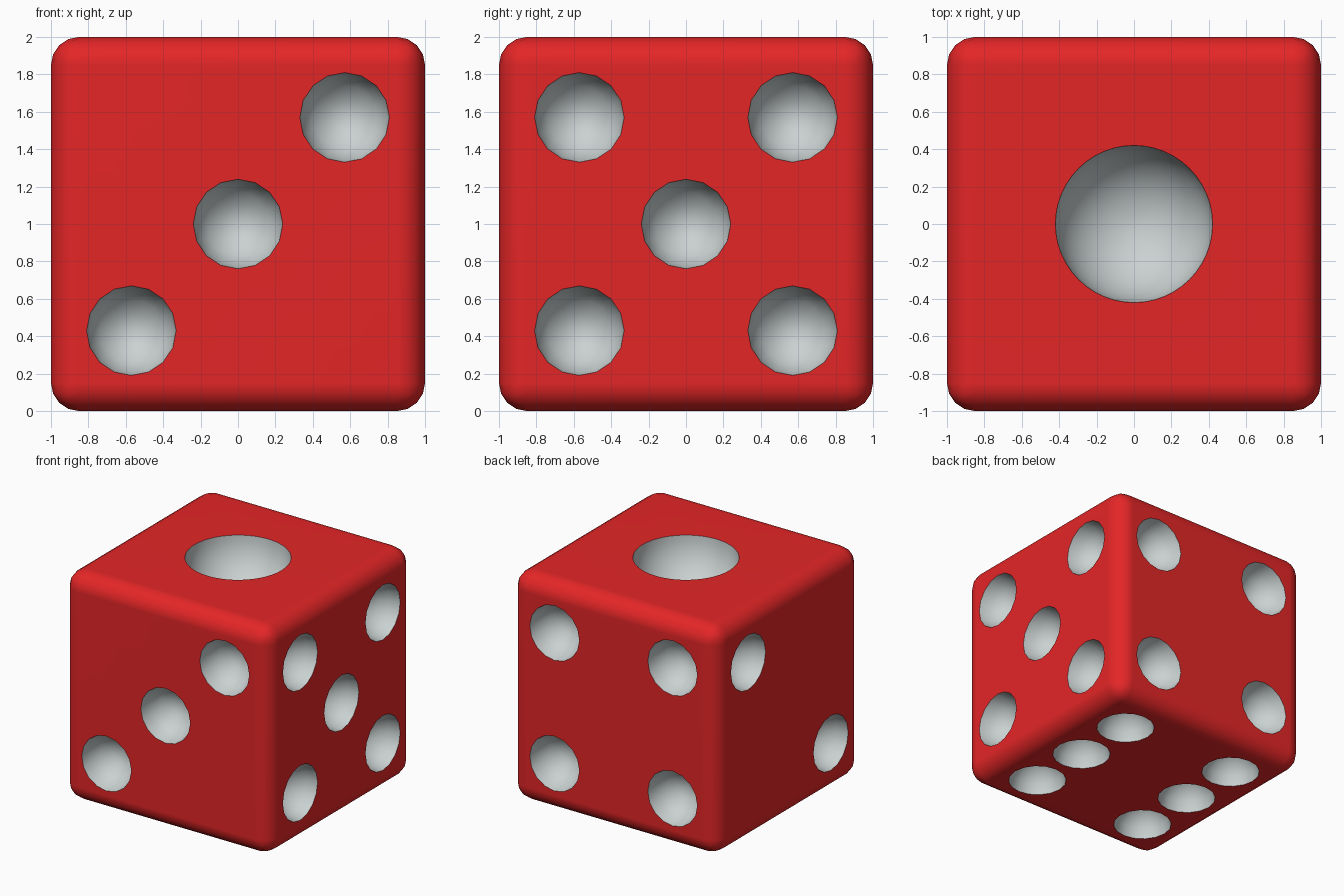
import bpy, bmesh, math
from mathutils import Vector, Matrix

if "Cube" in bpy.data.objects:
    bpy.data.objects.remove(bpy.data.objects["Cube"])


def material(name, rgb):
    m = bpy.data.materials.new(name)
    m.diffuse_color = (*rgb, 1)
    m.use_nodes = True
    m.node_tree.nodes["Principled BSDF"].inputs["Base Color"].default_value = m.diffuse_color
    return m


MATS = [material("red", (0.78, 0.019, 0.02)),
        material("pale_grey", (0.59, 0.64, 0.64))]


def make_object(name, bm):
    me = bpy.data.meshes.new(name)
    bm.to_mesh(me)
    bm.free()
    for m in MATS:
        me.materials.append(m)
    ob = bpy.data.objects.new(name, me)
    bpy.context.collection.objects.link(ob)
    return ob


# Die body: cube with rounded edges
bm = bmesh.new()
bmesh.ops.create_cube(bm, size=2, matrix=Matrix.Translation((0, 0, 1)))
bmesh.ops.bevel(bm, geom=bm.edges[:], offset=0.15, segments=4,
                profile=0.5, affect='EDGES')
die = make_object("die_body", bm)

# Pip layouts: outward normal -> pip offsets from the face centre
P = 0.57
S = (-P, P)
faces = {
    (0, -1, 0): [(-P, 0, -P), (0, 0, 0), (P, 0, P)],                       # three
    (1, 0, 0): [(0, 0, 0)] + [(0, a, b) for a in S for b in S],            # five
    (0, 1, 0): [(a, 0, b) for a in S for b in S],                          # four
    (-1, 0, 0): [(0, P, P), (0, -P, -P)],                                  # two
    (0, 0, -1): [(a, b, 0) for a in S for b in (-P, 0, P)],                # six
    (0, 0, 1): [(0, 0, 0)],                                                # one
}

# Spherical cutters for the hollow pips
bm = bmesh.new()
for normal, spots in faces.items():
    n = Vector(normal)
    rot = Vector((0, 0, 1)).rotation_difference(n).to_matrix().to_4x4()
    big = len(spots) == 1
    for s in spots:
        c = Vector((0, 0, 1)) + n * 1.003 + Vector(s)
        bmesh.ops.create_uvsphere(
            bm, u_segments=48 if big else 16, v_segments=24 if big else 8,
            radius=0.42 if big else 0.24, matrix=Matrix.Translation(c) @ rot)
for f in bm.faces:
    f.material_index = 1
    f.smooth = True
cutter = make_object("pip_cutter", bm)
cutter.hide_render = True

# Carve the pips, then smooth while keeping the rims sharp
mod = die.modifiers.new("pips", 'BOOLEAN')
mod.operation = 'DIFFERENCE'
mod.solver = 'EXACT'
mod.object = cutter
bpy.context.view_layer.objects.active = die
die.select_set(True)
bpy.ops.object.modifier_apply(modifier="pips")
bpy.data.objects.remove(cutter, do_unlink=True)
bpy.ops.object.shade_smooth_by_angle(angle=math.radians(40))
wn = die.modifiers.new("even_shading", 'WEIGHTED_NORMAL')
wn.keep_sharp = True
